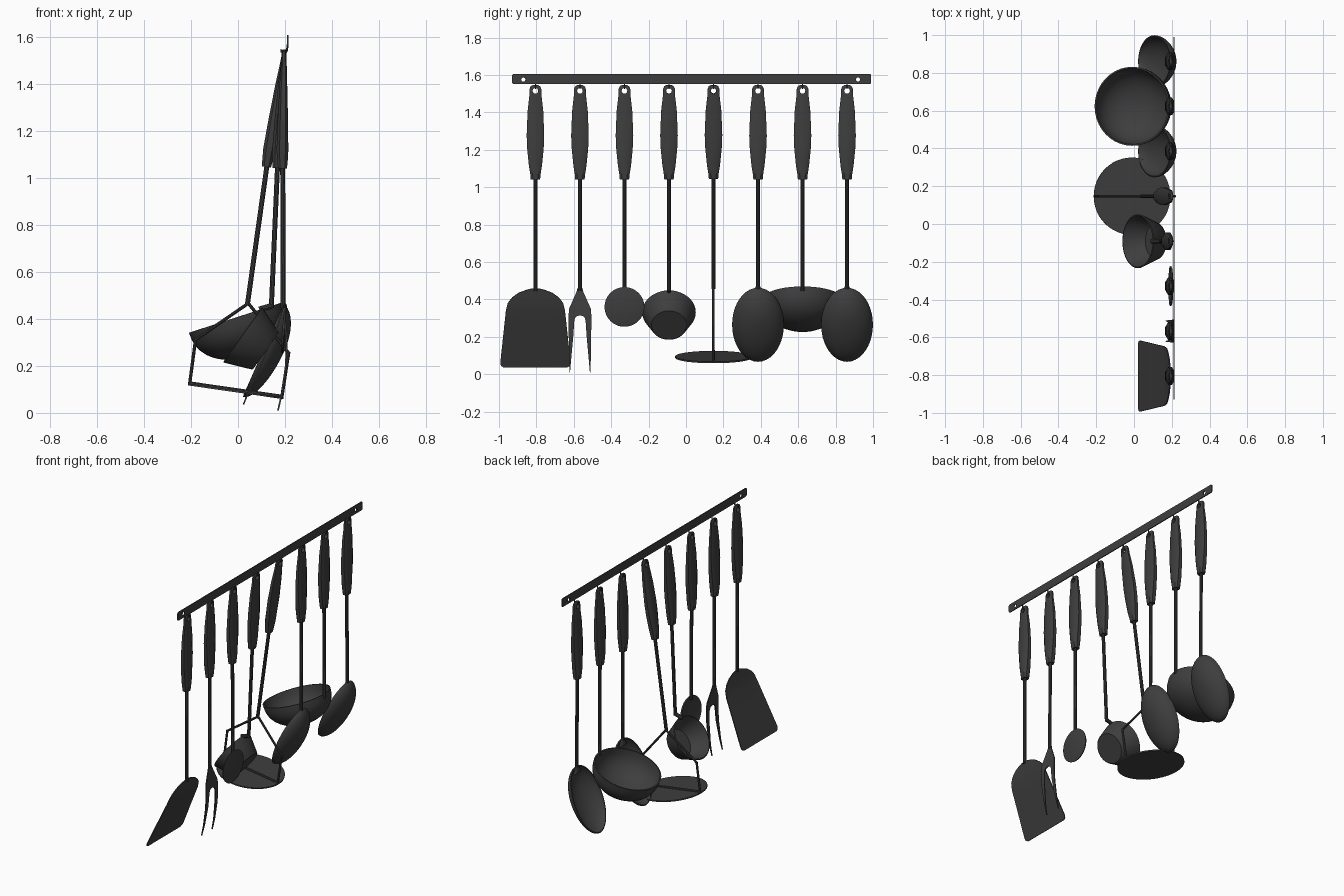
import bpy, bmesh, math
from mathutils import Vector, Matrix

if "Cube" in bpy.data.objects:
    bpy.data.objects.remove(bpy.data.objects["Cube"], do_unlink=True)

SHADE = 0.048
mat = bpy.data.materials.new("dark grey")
mat.use_nodes = True
colour = (SHADE, SHADE, SHADE, 1)
mat.diffuse_color = colour
mat.node_tree.nodes["Principled BSDF"].inputs["Base Color"].default_value = colour

PIVOT = Vector((0.195, 0, 1.515))


def make(name, bm):
    bmesh.ops.remove_doubles(bm, verts=bm.verts, dist=1e-5)
    bmesh.ops.recalc_face_normals(bm, faces=bm.faces)
    me = bpy.data.meshes.new(name)
    bm.to_mesh(me)
    bm.free()
    me.materials.append(mat)
    ob = bpy.data.objects.new(name, me)
    bpy.context.collection.objects.link(ob)
    return ob


def bake(ob, angle=35):
    # apply modifiers, then smooth shading with sharp edges kept
    dg = bpy.context.evaluated_depsgraph_get()
    me = bpy.data.meshes.new_from_object(ob.evaluated_get(dg))
    ob.modifiers.clear()
    ob.data = me
    for p in me.polygons:
        p.use_smooth = True
    me.set_sharp_from_angle(angle=math.radians(angle))
    return ob


def thicken(ob, t):
    m = ob.modifiers.new("thickness", 'SOLIDIFY')
    m.thickness, m.offset = t, 0
    return bake(ob)


def drill(ob, points, r):
    # round holes along x
    bm = bmesh.new()
    for p in points:
        bmesh.ops.create_cone(bm, cap_ends=True, segments=16, radius1=r, radius2=r, depth=0.3,
                              matrix=Matrix.Translation(p) @ Matrix.Rotation(math.pi / 2, 4, 'Y'))
    cutter = make("hole_cutter", bm)
    cutter.hide_render = True
    m = ob.modifiers.new("holes", 'BOOLEAN')
    m.object, m.operation, m.solver = cutter, 'DIFFERENCE', 'EXACT'
    bake(ob)
    bpy.data.objects.remove(cutter, do_unlink=True)


def bar(bm, a, b, r, segments=10):
    a, b = Vector(a), Vector(b)
    d = b - a
    mtx = Matrix.Translation((a + b) / 2) @ d.to_track_quat('Z', 'Y').to_matrix().to_4x4()
    bmesh.ops.create_cone(bm, cap_ends=True, segments=segments, radius1=r, radius2=r,
                          depth=d.length, matrix=mtx)


def dish(name, centre, tilt, a, b, rings, t, skew=0, segments=40):
    # open bowl: rings are (scale, depth), the last one is closed
    th = math.radians(tilt)
    up = Vector((math.sin(th), 0, math.cos(th)))
    deep = Vector((math.cos(th), 0, -math.sin(th)))
    bm, loops = bmesh.new(), []
    for k, d in rings:
        loop = []
        for i in range(segments):
            w = math.tau * i / segments
            p = Vector(centre) + up * (a * k * math.cos(w) + skew * (1 - k)) + deep * d
            p.y += b * k * math.sin(w)
            loop.append(bm.verts.new(p))
        loops.append(loop)
    for p, q in zip(loops, loops[1:]):
        for i in range(segments):
            j = (i + 1) % segments
            bm.faces.new((p[i], p[j], q[j], q[i]))
    bm.faces.new(loops[-1])
    return thicken(make(name, bm), t)


def round_rings(depth, power, n=10):
    angles = [math.pi / 2 * (1 - i / n) for i in range(n)] + [0.03]
    return [(math.sin(w), depth * max(math.cos(w), 0) ** power) for w in angles]


def blade(name, y, rows, t):
    # mirrored sheet: rows are (z, x, inner half width, outer half width)
    bm = bmesh.new()
    for s in (1, -1):
        for (z, x, i, o), (z2, x2, i2, o2) in zip(rows, rows[1:]):
            bm.faces.new([bm.verts.new(c) for c in (
                (x, y + s * i, z), (x, y + s * o, z), (x2, y + s * o2, z2), (x2, y + s * i2, z2))])
    return thicken(make(name, bm), t)


# handle master: lofted octagon, (z, half width, half thickness, x offset)
stations = [(.03, .015, .006, 0), (.024, .026, .008, 0), (.008, .032, .010, 0), (-.03, .033, .012, 0),
            (-.11, .042, .016, -.002), (-.24, .047, .021, -.004), (-.31, .044, .023, -.005),
            (-.40, .035, .025, -.006), (-.45, .027, .022, -.006), (-.475, .025, .019, -.006)]
bm = bmesh.new()
rings = []
for z, w, t, dx in stations:
    corners = [(1, .55), (.5, 1), (-.5, 1), (-1, .55), (-1, -.55), (-.5, -1), (.5, -1), (1, -.55)]
    rings.append([bm.verts.new((dx + t * u, w * v, z)) for u, v in corners])
for p, q in zip(rings, rings[1:]):
    for i in range(8):
        j = (i + 1) % 8
        bm.faces.new((p[i], p[j], q[j], q[i]))
bm.faces.new(rings[0])
bm.faces.new(rings[-1])
master = make("handle_master", bm)
drill(master, [(0, 0, 0)], 0.015)

# handles, rods and hooks
tools = ["spatula", "fork", "flat_disc", "scoop", "masher", "spoon_a", "ladle", "spoon_b"]
tilts = {"masher": 8.2, "scoop": 2.7}
Y = {}
for i, tool in enumerate(tools):
    y = Y[tool] = -0.805 + i * 0.238
    spot = PIVOT + Vector((0, y, 0))
    turn = math.radians(tilts.get(tool, 0))
    grip = bpy.data.objects.new(tool + "_handle", master.data)
    bpy.context.collection.objects.link(grip)
    bm = bmesh.new()
    bar(bm, (-.005, 0, -.47), (-.003, 0, -1.07), .0105)
    rod = bake(make(tool + "_rod", bm))
    for ob in (grip, rod):
        ob.location, ob.rotation_euler = spot, (0, turn, 0)
    bm = bmesh.new()
    path = [(.211, y, 1.565), (.207, y, 1.535), (.197, y, 1.527), (.186, y, 1.532), (.183, y, 1.545)]
    for p, q in zip(path, path[1:]):
        bar(bm, p, q, .004, 6)
    make(tool + "_hook", bm)
bpy.data.objects.remove(master, do_unlink=True)

# wall rail
bm = bmesh.new()
bmesh.ops.create_cube(bm, size=1, matrix=Matrix.Translation((.211, .03, 1.578))
                      @ Matrix.Diagonal((.006, 1.92, .055, 1)))
ends = [e for e in bm.edges if abs(e.verts[0].co.x - e.verts[1].co.x) > .001]
bmesh.ops.bevel(bm, geom=ends, offset=.01, segments=3, affect='EDGES', profile=.5)
drill(make("rail", bm), [(.211, -.87, 1.575), (.211, .92, 1.575)], .011)

# spatula blade
blade("spatula_blade", Y["spatula"], [
    (.458, .193, 0, .02), (.45, .191, 0, .05), (.435, .187, 0, .09), (.41, .18, 0, .125),
    (.38, .172, 0, .148), (.34, .158, 0, .158), (.2, .095, 0, .173), (.06, .033, 0, .188),
    (.045, .027, 0, .184), (.036, .023, 0, .168)], .006)

# two-pronged fork
blade("fork_prongs", Y["fork"], [
    (.46, .191, 0, .013), (.44, .193, 0, .018), (.35, .203, 0, .058), (.315, .206, 0, .061),
    (.308, .206, .022, .061), (.29, .207, .03, .061), (.2, .203, .036, .06), (.08, .186, .047, .058),
    (.01, .17, .053, .056)], .007)

# flat round tool
dish("flat_disc_head", (.193, Y["flat_disc"], .36), 4, .105, .105, [(1, 0), (.9, .004)], .008)

# spoons and ladle
for s in ("spoon_a", "spoon_b"):
    dish(s + "_bowl", (.107, Y[s], .265), 23.6, .212, .135, round_rings(.08, 1.15), .007, .04)
    bm = bmesh.new()
    bmesh.ops.create_cone(bm, cap_ends=True, segments=12, radius1=.04, radius2=.011, depth=.05,
                          matrix=Matrix.Translation((.19, Y[s], .445)) @ Matrix.Diagonal((.3, 1, 1, 1)))
    bake(make(s + "_neck", bm))
dish("ladle_bowl", (-.01, Y["ladle"], .405), 72, .205, .205, round_rings(.17, .85), .008)

# tapered scoop with its neck
dish("scoop_cup", (.02, Y["scoop"], .332), 35.3, .14, .14,
     [(1, 0), (.68, .115), (.66, .117)], .007)
bm = bmesh.new()
bar(bm, (.143, Y["scoop"], .455), (.09, Y["scoop"], .44), .012)
bake(make("scoop_neck", bm))

# masher: plate and bent side arms in the tilted frame
bm = bmesh.new()
bmesh.ops.create_cone(bm, cap_ends=True, segments=48, radius1=.205, radius2=.205, depth=.008,
                      matrix=Matrix.Translation((0, 0, -1.438)))
for s in (1, -1):
    bar(bm, (0, 0, -1.06), (s * .2, 0, -1.245), .007)
    bar(bm, (s * .2, 0, -1.24), (s * .198, 0, -1.438), .007)
bar(bm, (-.2, 0, -1.432), (.2, 0, -1.432), .008)
masher = bake(make("masher_plate", bm))
masher.location = PIVOT + Vector((0, Y["masher"], 0))
masher.rotation_euler = (0, math.radians(8.2), 0)
